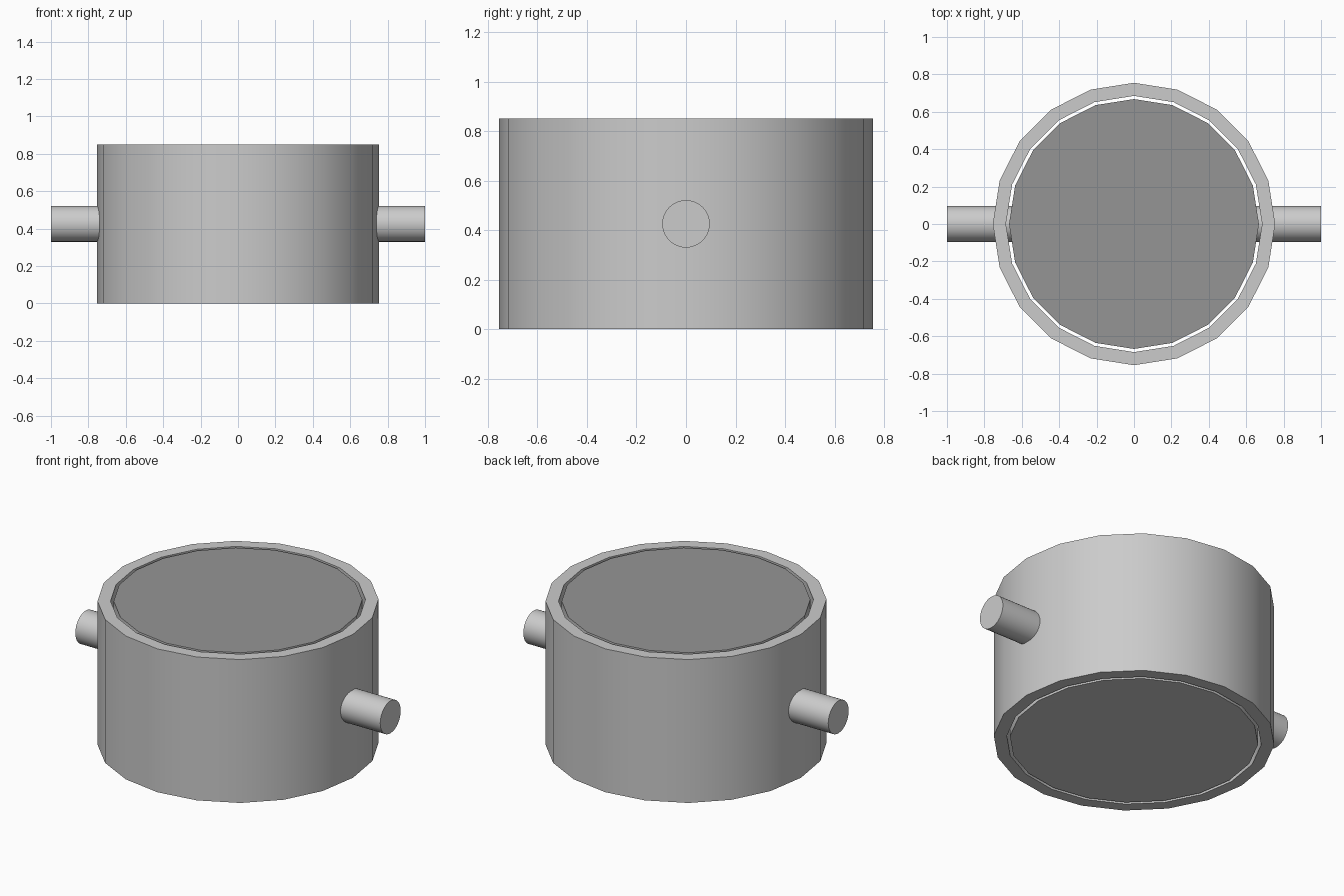
import bpy, bmesh, math

if "Cube" in bpy.data.objects:
    bpy.data.objects.remove(bpy.data.objects["Cube"])

SIDES = 20
HEIGHT = 0.85


def finish(bm, name):
    bmesh.ops.recalc_face_normals(bm, faces=bm.faces)
    mesh = bpy.data.meshes.new(name)
    bm.to_mesh(mesh)
    bm.free()
    obj = bpy.data.objects.new(name, mesh)
    bpy.context.collection.objects.link(obj)
    bpy.ops.object.select_all(action='DESELECT')
    obj.select_set(True)
    bpy.context.view_layer.objects.active = obj
    bpy.ops.object.shade_smooth_by_angle(angle=math.radians(30))
    return obj


def circle(bm, radius, z):
    step = 2 * math.pi / SIDES
    return [bm.verts.new((radius * math.cos(i * step), radius * math.sin(i * step), z))
            for i in range(SIDES)]


def bridge(bm, a, b):
    for i in range(SIDES):
        j = (i + 1) % SIDES
        bm.faces.new((a[i], a[j], b[j], b[i]))


# Outer ring: closed rectangular section swept round
bm = bmesh.new()
section = [(0.755, 0), (0.755, HEIGHT), (0.685, HEIGHT), (0.685, 0)]
loops = [circle(bm, r, z) for r, z in section]
for k in range(4):
    bridge(bm, loops[k], loops[(k + 1) % 4])
finish(bm, "outer_ring")

# Inner drum, separated from the ring by a narrow open gap
bm = bmesh.new()
low, high = circle(bm, 0.668, 0), circle(bm, 0.668, HEIGHT)
bridge(bm, low, high)
bm.faces.new(low)
top = bm.faces.new(high)
top.material_index = 1
drum = finish(bm, "inner_drum")

# Darker top face of the drum
for name, grey in (("drum_grey", 0.8), ("drum_top_dark", 0.3)):
    mat = bpy.data.materials.new(name)
    mat.diffuse_color = (grey, grey, grey, 1)
    mat.use_nodes = True
    mat.node_tree.nodes["Principled BSDF"].inputs["Base Color"].default_value = mat.diffuse_color
    drum.data.materials.append(mat)

# Axle passing through ring and drum
bpy.ops.mesh.primitive_cylinder_add(vertices=32, radius=0.096, depth=2,
                                    location=(0, 0, HEIGHT / 2),
                                    rotation=(0, math.pi / 2, 0))
axle = bpy.context.object
axle.name = "axle"
bpy.ops.object.shade_smooth_by_angle(angle=math.radians(30))
